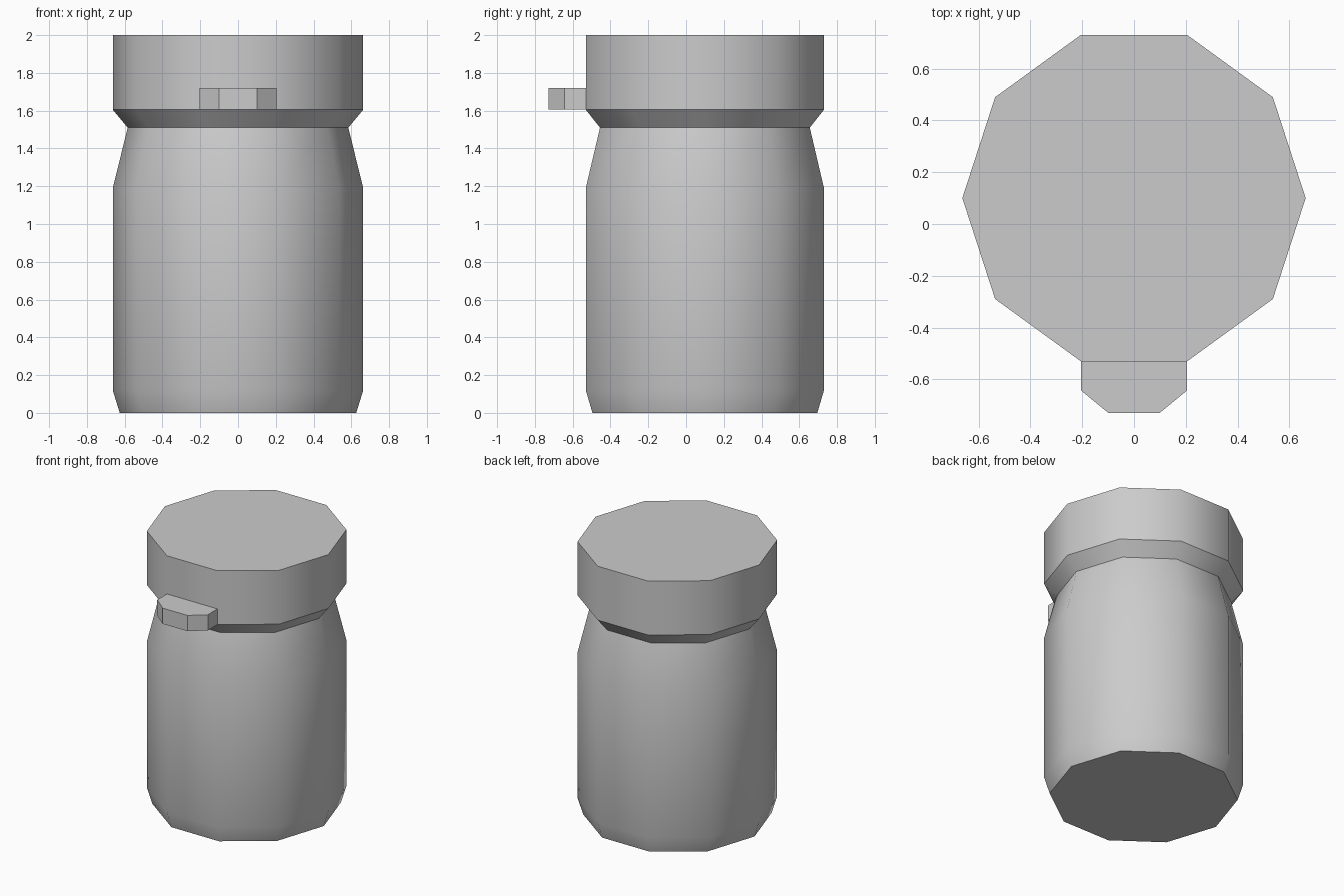
import bpy, bmesh, math

cube = bpy.data.objects.get("Cube")
if cube:
    bpy.data.objects.remove(cube, do_unlink=True)

SIDES, CENTRE_Y, RADIUS = 10, 0.10, 0.663
FRONT_Y = CENTRE_Y - RADIUS * math.sin(math.radians(72))   # front flat of the lid
TAB_HALF = RADIUS * math.cos(math.radians(72))             # half width of that flat

grey = bpy.data.materials.new("plain grey")
grey.use_nodes = True
colour = (0.6, 0.6, 0.6, 1)
grey.diffuse_color = colour
grey.node_tree.nodes["Principled BSDF"].inputs["Base Color"].default_value = colour


def finish(name, bm, angle):
    """Turn a bmesh into a shaded, coloured object."""
    mesh = bpy.data.meshes.new(name)
    bm.to_mesh(mesh)
    bm.free()
    mesh.materials.append(grey)
    ob = bpy.data.objects.new(name, mesh)
    bpy.context.collection.objects.link(ob)
    bpy.ops.object.select_all(action='DESELECT')
    ob.select_set(True)
    bpy.context.view_layer.objects.active = ob
    bpy.ops.object.shade_smooth_by_angle(angle=math.radians(angle))
    return ob


def turned(name, profile, cap_bottom=False, cap_top=False):
    """Ten-sided turned shape from (radius, height) pairs, listed upwards."""
    bm = bmesh.new()
    rings = []
    for r, z in profile:
        rings.append([bm.verts.new((r * math.cos(math.tau * i / SIDES),
                                    CENTRE_Y + r * math.sin(math.tau * i / SIDES), z))
                      for i in range(SIDES)])
    for low, high in zip(rings, rings[1:]):
        for i in range(SIDES):
            j = (i + 1) % SIDES
            bm.faces.new((low[i], low[j], high[j], high[i]))
    if cap_bottom:
        bm.faces.new(rings[0][::-1])
    if cap_top:
        bm.faces.new(rings[-1])
    return finish(name, bm, 37)


# Jar body: chamfered foot, straight wall, tapered shoulder
turned("jar_body", [(0.626, 0), (RADIUS, 0.12), (RADIUS, 1.19), (0.584, 1.51)],
       cap_bottom=True)

# Lid: flared underside and straight rim
turned("lid", [(0.584, 1.51), (RADIUS, 1.605), (RADIUS, 2.0)], cap_top=True)

# Opening tab: extruded outline with clipped front corners, open against the lid
outline = [(-TAB_HALF, FRONT_Y), (-TAB_HALF, -0.643), (-0.10, -0.729),
           (0.10, -0.729), (TAB_HALF, -0.643), (TAB_HALF, FRONT_Y)]
bm = bmesh.new()
low = [bm.verts.new((x, y, 1.605)) for x, y in outline]
high = [bm.verts.new((x, y, 1.72)) for x, y in outline]
bm.faces.new(low[::-1])
bm.faces.new(high)
for i in range(len(outline) - 1):
    bm.faces.new((low[i], low[i + 1], high[i + 1], high[i]))
finish("lid_tab", bm, 30)
